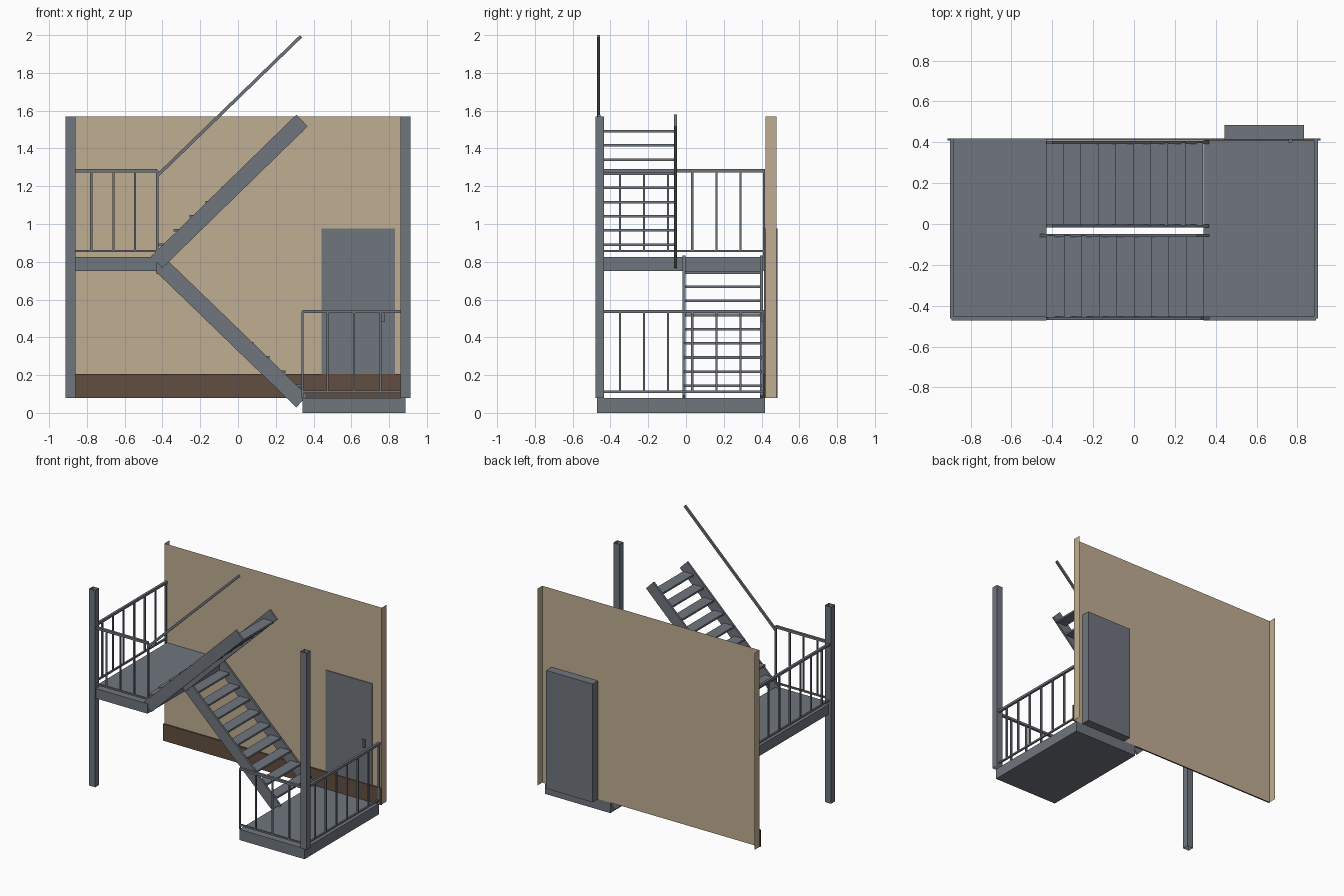
import bpy, bmesh, math
from mathutils import Vector

cube = bpy.data.objects.get("Cube")
if cube:
    bpy.data.objects.remove(cube, do_unlink=True)


def material(name, colour):
    mat = bpy.data.materials.new(name)
    mat.use_nodes = True
    mat.diffuse_color = (*colour, 1)
    mat.node_tree.nodes["Principled BSDF"].inputs["Base Color"].default_value = (*colour, 1)
    return mat


STEEL = material("steel_grey", (0.16, 0.18, 0.21))
TAN = material("wall_tan", (0.53, 0.42, 0.29))
BROWN = material("skirting_brown", (0.12, 0.076, 0.051))


def finish(name, bm, mat):
    mesh = bpy.data.meshes.new(name)
    bm.to_mesh(mesh)
    bm.free()
    mesh.materials.append(mat)
    obj = bpy.data.objects.new(name, mesh)
    bpy.context.collection.objects.link(obj)
    return obj


def add_box(bm, x, y, z):
    """Add a box given its (low, high) range on each axis."""
    verts = bmesh.ops.create_cube(bm, size=1)["verts"]
    for v in verts:
        v.co = Vector([(r[0] + r[1]) / 2 + c * (r[1] - r[0])
                       for r, c in zip((x, y, z), v.co)])
    return verts


def box(name, x, y, z, mat=STEEL):
    bm = bmesh.new()
    add_box(bm, x, y, z)
    return finish(name, bm, mat)


def around(c, width):
    return (c - width / 2, c + width / 2)


def sloped_bar(name, start, end, y, depth):
    """Bar running from start to end (x, z) with square-cut ends."""
    a, b = Vector((start[0], 0, start[1])), Vector((end[0], 0, end[1]))
    along = (b - a).normalized()
    side = Vector((-along.z, 0, along.x)) * depth / 2
    bm = bmesh.new()
    face = bm.faces.new([bm.verts.new(p + Vector((0, y[0], 0)))
                         for p in (a - side, b - side, b + side, a + side)])
    ext = bmesh.ops.extrude_face_region(bm, geom=[face])["geom"]
    bmesh.ops.translate(bm, vec=(0, y[1] - y[0], 0),
                        verts=[g for g in ext if isinstance(g, bmesh.types.BMVert)])
    bmesh.ops.recalc_face_normals(bm, faces=bm.faces)
    return finish(name, bm, STEEL)


FRONT, BACK = -0.472, 0.419
RAIL_Y = -0.463

# Wall sheet with short returns at both ends
bm = bmesh.new()
plan = [(-0.91, 0.48), (-0.91, 0.42), (0.91, 0.42), (0.91, 0.48)]
cols = [[bm.verts.new((x, y, z)) for z in (0.08, 1.57)] for x, y in plan]
for p, q in zip(cols, cols[1:]):
    bm.faces.new((p[0], q[0], q[1], p[1]))
finish("wall", bm, TAN)

# Skirting, door and handle
box("skirting", (-0.914, 0.914), (0.408, 0.419), (0.08, 0.207), BROWN)
box("door", (0.443, 0.832), (0.414, 0.485), (0.08, 0.975))
box("door_handle", (0.757, 0.777), (0.4, 0.414), (0.48, 0.54))

# Landings
box("lower_landing", (0.341, 0.888), (FRONT, BACK), (0, 0.08))
box("upper_landing", (-0.888, -0.428), (FRONT, BACK), (0.75, 0.825))

# Open tube corner posts
for name, x in (("left_post", (-0.912, -0.86)), ("right_post", (0.86, 0.912))):
    bm = bmesh.new()
    add_box(bm, x, (-0.48, -0.434), (0.08, 1.57))
    caps = [f for f in bm.faces if abs(f.normal.z) > 0.9]
    bmesh.ops.delete(bm, geom=caps, context="FACES_ONLY")
    finish(name, bm, STEEL)


def railing(name, floor, inner, outer, bar_xs):
    """Railing along the front and the outer side of a landing."""
    bm = bmesh.new()
    top, low = floor + 0.457, floor + 0.032
    for z, w in ((top, 0.018), (low, 0.012)):
        add_box(bm, (min(inner, outer), max(inner, outer)),
                around(RAIL_Y, w), around(z, w))
        add_box(bm, around(outer, w), (RAIL_Y, BACK), around(z, w))
    for x in bar_xs:
        add_box(bm, around(x, 0.011), around(RAIL_Y, 0.011), (low, top))
    for i in range(1, 7):
        add_box(bm, around(outer, 0.011), around(RAIL_Y - 0.014 + i * 0.1275, 0.011), (low, top))
    add_box(bm, around(inner, 0.012), around(RAIL_Y, 0.012), (floor, top))
    add_box(bm, around(outer, 0.012), around(BACK - 0.006, 0.012), (floor, top))
    finish(name, bm, STEEL)


railing("lower_railing", 0.08, 0.341, 0.891, (0.474, 0.614, 0.754))
railing("upper_railing", 0.825, -0.428, -0.893, (-0.777, -0.66, -0.545))


def flight(name, start, end, y, first_z):
    """Two stringers and nine open treads, rising from start to end."""
    for part, ys in (("front", (y[0], y[0] + 0.015)), ("back", (y[1] - 0.015, y[1]))):
        sloped_bar(f"{name}_{part}_stringer", start, end, ys, 0.086)
    way = math.copysign(1, end[0] - start[0])
    bm = bmesh.new()
    for k in range(9):
        x0 = way * (-0.428 if way > 0 else -0.338) + way * 0.0854 * k
        x1 = x0 + way * 0.0864
        add_box(bm, (min(x0, x1), max(x0, x1)), (y[0] + 0.008, y[1] - 0.008),
                around(first_z + 0.075 * k, 0.014))
    finish(f"{name}_treads", bm, STEEL)


flight("lower_flight", (0.338, 0.06), (-0.43, 0.803), (-0.018, 0.407), 0.143)
flight("upper_flight", (-0.43, 0.798), (0.339, 1.548), (-0.468, -0.048), 0.891)

# Sloping handrail of the upper flight
sloped_bar("upper_handrail", (-0.428, 1.255), (0.334, 1.994), around(RAIL_Y, 0.015), 0.017)
